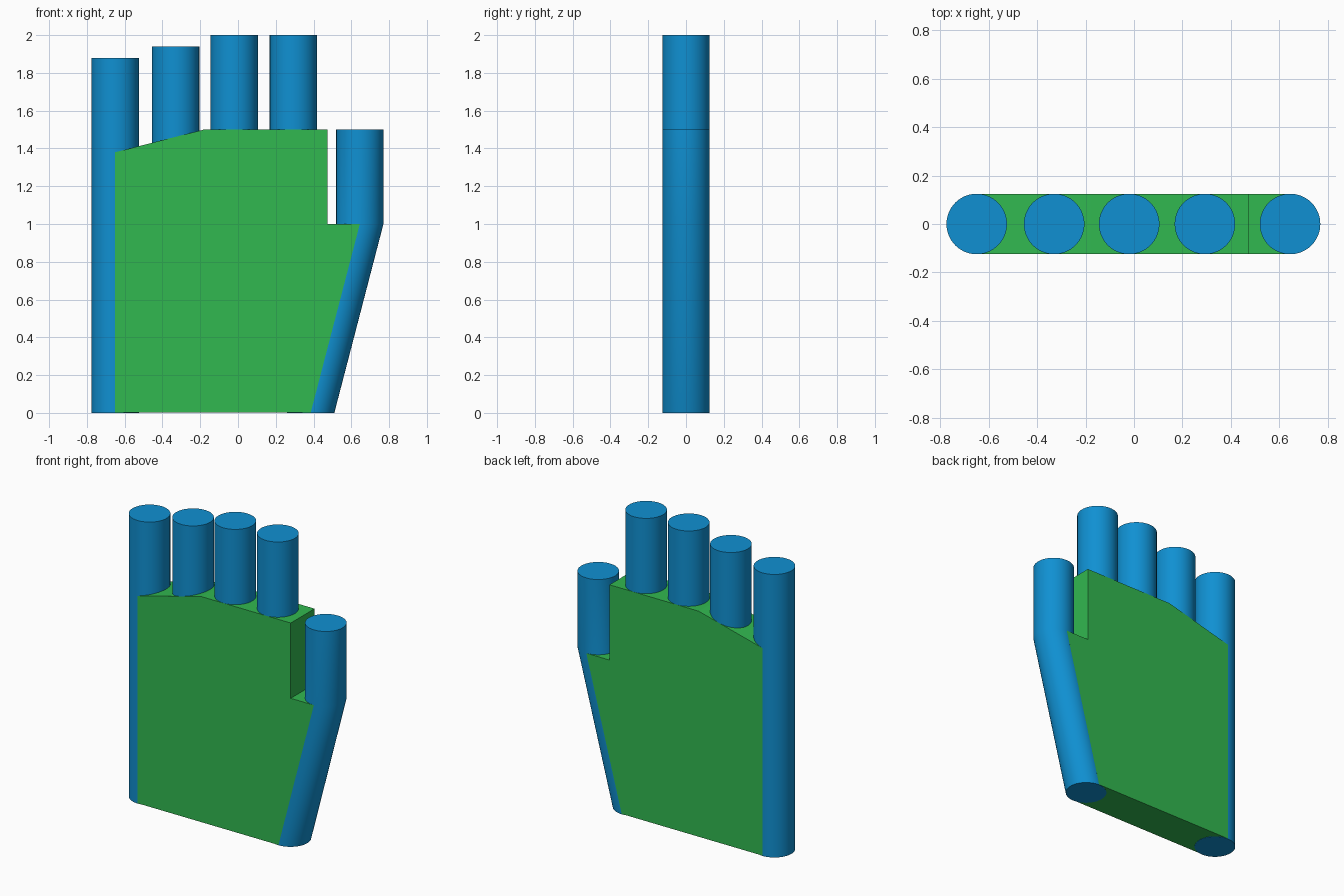
import bpy, bmesh, math

if "Cube" in bpy.data.objects:
    bpy.data.objects.remove(bpy.data.objects["Cube"])

R, DEPTH, SIDES = 0.125, 0.125, 64


def material(name, rgb):
    m = bpy.data.materials.new(name)
    m.diffuse_color = (*rgb, 1)
    m.use_nodes = True
    m.node_tree.nodes["Principled BSDF"].inputs["Base Color"].default_value = m.diffuse_color
    return m


BLUE = material("blue", (0.005, 0.28, 0.645))
GREEN = material("green", (0.031, 0.479, 0.08))


def finish(name, bm, mat):
    bmesh.ops.recalc_face_normals(bm, faces=bm.faces)
    me = bpy.data.meshes.new(name)
    bm.to_mesh(me)
    bm.free()
    me.materials.append(mat)
    ob = bpy.data.objects.new(name, me)
    bpy.context.collection.objects.link(ob)
    return ob


def tube(name, path):
    """Stack horizontal circles along (x, z) points, so leaning parts keep level ends."""
    bm = bmesh.new()
    angles = [2 * math.pi * i / SIDES for i in range(SIDES)]
    rings = [[bm.verts.new((x + R * math.cos(a), R * math.sin(a), z)) for a in angles]
             for x, z in path]
    for low, high in zip(rings, rings[1:]):
        for i in range(SIDES):
            j = (i + 1) % SIDES
            bm.faces.new((low[i], low[j], high[j], high[i])).smooth = True
    bm.faces.new(rings[0][::-1])
    bm.faces.new(rings[-1])
    ob = finish(name, bm, BLUE)
    bpy.context.view_layer.objects.active = ob
    ob.select_set(True)
    bpy.ops.object.shade_smooth_by_angle(angle=math.radians(30))
    ob.select_set(False)


# Palm: flat outline extruded front to back, its base a hair above the tube ends
outline = [(-0.65, 0.002), (0.385, 0.002), (0.645, 1), (0.475, 1),
           (0.475, 1.5), (-0.18, 1.5), (-0.65, 1.38)]
bm = bmesh.new()
front = bm.faces.new([bm.verts.new((x, -DEPTH, z)) for x, z in outline])
ext = bmesh.ops.extrude_face_region(bm, geom=[front])
bmesh.ops.translate(bm, vec=(0, 2 * DEPTH, 0),
                    verts=[v for v in ext["geom"] if isinstance(v, bmesh.types.BMVert)])
finish("palm", bm, GREEN)

# Fingers: the little finger runs down the whole edge of the hand
tube("little_finger", [(-0.65, 0), (-0.65, 1.88)])
tube("ring_finger", [(-0.33, 1.4), (-0.33, 1.94)])
tube("middle_finger", [(-0.02, 1.4), (-0.02, 2)])
tube("index_finger", [(0.293, 1.4), (0.293, 2)])

# Thumb: leaning base, upright tip
tube("thumb", [(0.385, 0), (0.645, 1), (0.645, 1.5)])
